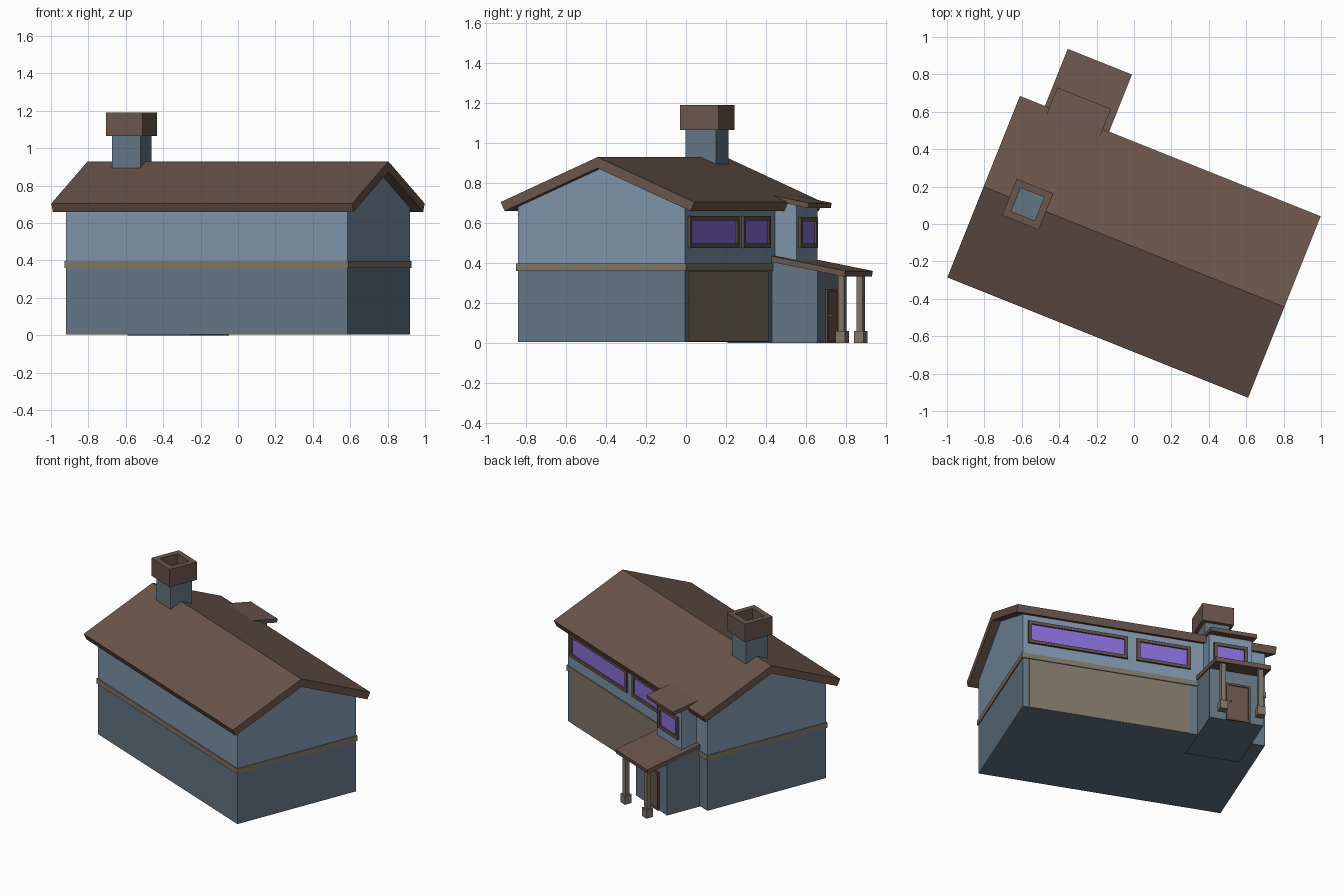
import bpy, bmesh
from math import radians
from mathutils import Matrix

if "Cube" in bpy.data.objects:
    bpy.data.objects.remove(bpy.data.objects["Cube"])

# House frame: u runs along the ridge, v across it; whole house is turned in plan
FRAME = Matrix.Translation((0, -0.122, 0)) @ Matrix.Rotation(radians(-21.8), 4, 'Z')


def material(name, rgb):
    m = bpy.data.materials.new(name)
    m.diffuse_color = (*rgb, 1)
    m.use_nodes = True
    m.node_tree.nodes["Principled BSDF"].inputs["Base Color"].default_value = m.diffuse_color
    return m


UPPER = material("upper_siding", (0.205, 0.296, 0.402))
LOWER = material("lower_siding", (0.127, 0.181, 0.231))
ROOF = material("roof_brown", (0.147, 0.093, 0.072))
TRIM = material("tan_trim", (0.216, 0.178, 0.141))
FRAMES = material("dark_frame", (0.12, 0.08, 0.062))
GLASS = material("violet_glass", (0.242, 0.156, 0.679))
BRASS = material("brass", (0.6, 0.38, 0.05))


def finish(name, bm, mat):
    bmesh.ops.recalc_face_normals(bm, faces=bm.faces)
    bm.transform(FRAME)
    me = bpy.data.meshes.new(name)
    bm.to_mesh(me)
    bm.free()
    me.materials.append(mat)
    ob = bpy.data.objects.new(name, me)
    bpy.context.collection.objects.link(ob)
    return ob


def prism(name, profile, u0, u1, mat):
    """Extrude a (v, z) profile along u."""
    bm = bmesh.new()
    a = [bm.verts.new((u0, v, z)) for v, z in profile]
    b = [bm.verts.new((u1, v, z)) for v, z in profile]
    bm.faces.new(a)
    bm.faces.new(b)
    n = len(a)
    for i in range(n):
        j = (i + 1) % n
        bm.faces.new((a[i], a[j], b[j], b[i]))
    return finish(name, bm, mat)


def box(name, u0, u1, v0, v1, z0, z1, mat):
    return prism(name, [(v0, z0), (v1, z0), (v1, z1), (v0, z1)], u0, u1, mat)


def ring(name, a0, a1, b0, b1, w, lo, hi, mat, upright=False):
    """Rectangular ring of width w; flat (u, v) or upright (u, z)."""
    bm = bmesh.new()

    def loop(d, h):
        pts = [(a0 + d, b0 + d), (a1 - d, b0 + d), (a1 - d, b1 - d), (a0 + d, b1 - d)]
        return [bm.verts.new((a, h, b) if upright else (a, b, h)) for a, b in pts]

    loops = [loop(0, lo), loop(0, hi), loop(w, hi), loop(w, lo)]
    for k in range(4):
        p, q = loops[k], loops[(k + 1) % 4]
        for i in range(4):
            j = (i + 1) % 4
            bm.faces.new((p[i], p[j], q[j], q[i]))
    return finish(name, bm, mat)


def slab(name, v0, z0, v1, slope, t, u0, u1):
    """Lean-to roof with its outer edge cut square to the slope."""
    z1 = z0 - slope * (v1 - v0)
    cut = t * slope
    prism(name, [(v0, z0), (v1, z1), (v1 - cut, z1 - t + slope * cut), (v0, z0 - t)], u0, u1, ROOF)


def window(name, u0, u1, v, z0, z1):
    ring(name + "_frame", u0, u1, z0, z1, 0.022, v - 0.005, v + 0.014, FRAMES, True)
    box(name + "_glass", u0 + 0.02, u1 - 0.02, v - 0.005, v + 0.004, z0 + 0.02, z1 - 0.02, GLASS)


# Main body: ground floor, gabled upper floor and band between them
A, B = 0.81, 0.451
box("lower_walls", -A, A, -B, B, 0.005, 0.378, LOWER)
prism("upper_walls", [(-B, 0.378), (B, 0.378), (B, 0.681), (0, 0.875), (-B, 0.681)], -A, A, UPPER)
ring("belt_band", -A - 0.007, A + 0.007, -B - 0.007, B + 0.007, 0.02, 0.36, 0.396, TRIM)

# Main gable roof
prism("main_roof", [(-0.5225, 0.705), (0, 0.93), (0.5225, 0.705),
                    (0.501, 0.66), (0, 0.875), (-0.501, 0.66)], -0.866, 0.866, ROOF)

# Chimney with hollow cap
cu = -0.612
box("chimney_shaft", cu - 0.082, cu + 0.082, -0.082, 0.082, 0.80, 1.12, LOWER)
ring("chimney_cap", cu - 0.105, cu + 0.105, -0.105, 0.105, 0.038, 1.065, 1.19, ROOF)

# Entry block, porch roof and the small storey above
prism("entry_walls", [(0.21, 0), (0.698, 0), (0.698, 0.37), (0.44, 0.415), (0.21, 0.36)], -0.72, -0.36, LOWER)
slab("porch_roof", 0.44, 0.437, 0.851, 0.1875, 0.03, -0.722, -0.352)
prism("bay_walls", [(0.42, 0.38), (0.567, 0.38), (0.567, 0.695), (0.42, 0.72)], -0.685, -0.40, UPPER)
slab("bay_roof", 0.40, 0.746, 0.639, 0.19, 0.026, -0.697, -0.388)

# Porch posts
for side, u in (("left", -0.662), ("right", -0.412)):
    v = 0.809
    box(side + "_post", u - 0.016, u + 0.016, v - 0.016, v + 0.016, 0.06, 0.35, TRIM)
    box(side + "_post_base", u - 0.026, u + 0.026, v - 0.026, v + 0.026, 0, 0.06, TRIM)

# Windows
window("wide_window", 0.11, 0.775, B, 0.475, 0.635)
window("narrow_window", -0.31, 0.05, B, 0.475, 0.635)
window("bay_window", -0.655, -0.43, 0.567, 0.475, 0.63)

# Garage door, entry door and knob
box("garage_door", -0.305, 0.768, B - 0.01, B + 0.004, 0.006, 0.358, TRIM)
ring("door_frame", -0.63, -0.468, 0.0, 0.268, 0.014, 0.69, 0.709, FRAMES, True)
box("front_door", -0.62, -0.478, 0.69, 0.703, 0.008, 0.258, ROOF)
bm = bmesh.new()
bmesh.ops.create_icosphere(bm, subdivisions=1, radius=0.008,
                           matrix=Matrix.Translation((-0.497, 0.711, 0.135)))
finish("door_knob", bm, BRASS)
